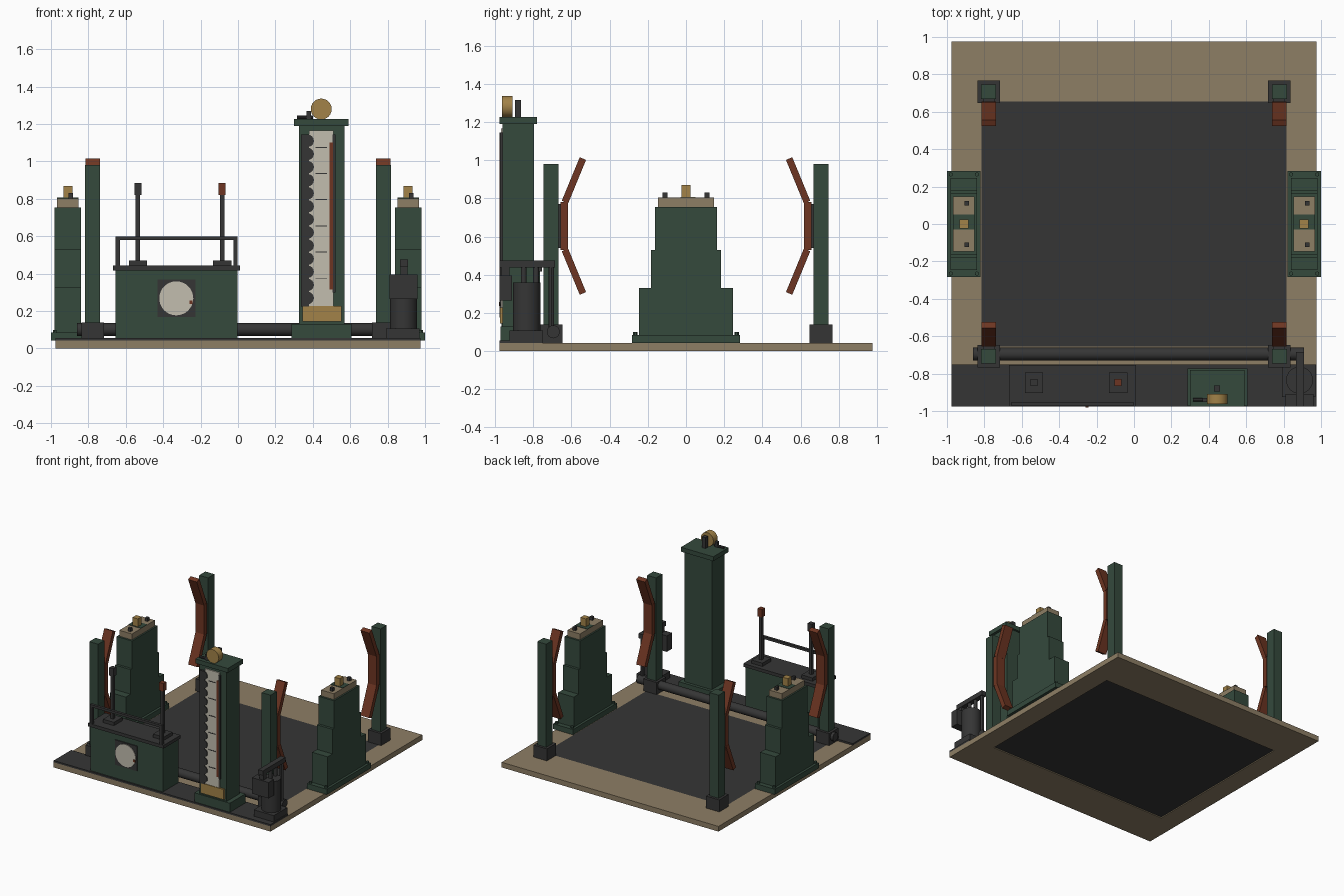
import bpy, math
from mathutils import Vector

cube = bpy.data.objects.get("Cube")
if cube:
    bpy.data.objects.remove(cube, do_unlink=True)


def material(name, r, g, b):
    m = bpy.data.materials.new(name)
    m.use_nodes = True
    m.diffuse_color = (r, g, b, 1)
    m.node_tree.nodes["Principled BSDF"].inputs["Base Color"].default_value = (r, g, b, 1)
    return m


GREEN = material("machine green", .035, .067, .046)
DARK = material("charcoal", .036, .036, .036)
TAN = material("concrete tan", .27, .21, .13)
RED = material("rust red", .155, .036, .016)
BRASS = material("brass", .36, .225, .065)
CREAM = material("cream", .54, .51, .43)


def finish(obj, name, mat):
    obj.name = name
    obj.data.materials.append(mat)
    return obj


def box(name, mat, x, y, z):
    """Box from (low, high) ranges on each axis."""
    bpy.ops.mesh.primitive_cube_add(size=1)
    o = bpy.context.object
    for v in o.data.vertices:
        v.co = [r[0] if c < 0 else r[1] for c, r in zip(v.co, (x, y, z))]
    return finish(o, name, mat)


def block(name, mat, cx, cy, hx, hy, z0, z1):
    """Box centred on (cx, cy) with half sizes and a height range."""
    return box(name, mat, (cx - hx, cx + hx), (cy - hy, cy + hy), (z0, z1))


def rod(name, mat, a, b, r, sides=24):
    """Cylinder between two points."""
    a, b = Vector(a), Vector(b)
    bpy.ops.mesh.primitive_cylinder_add(vertices=sides, radius=r, depth=(b - a).length,
                                        location=(a + b) / 2)
    o = bpy.context.object
    o.rotation_euler = (b - a).to_track_quat('Z', 'Y').to_euler()
    bpy.ops.object.shade_smooth_by_angle()
    return finish(o, name, mat)


# Floor: tan frame around a dark mat
S, MX, MY, TOP = .977, .816, .655, .042
for s, side in ((-1, "right"), (1, "left")):
    xs = sorted((s * MX, s * S))
    box("floor_" + side, TAN, xs, (-S, S), (0, TOP))
for s, side in ((-1, "front"), (1, "back")):
    ys = sorted((s * MY, s * S))
    box("floor_" + side, TAN, (-MX, MX), ys, (0, TOP))
box("floor_mat", DARK, (-MX, MX), (-MY, MY), (.008, TOP))
box("front_deck", DARK, (-S, S), (-S, -.752), (TOP, .056))

# Corner posts, each with a bent three-piece pad facing inward
for sx, side in ((-1, "right"), (1, "left")):
    for sy, end in ((-1, "front"), (1, "back")):
        tag = f"_{end}_{side}"
        cx, cy = sx * .777, sy * .707
        block("post_foot" + tag, DARK, cx, cy, .06, .06, TOP, .14)
        block("post" + tag, GREEN, cx, cy, .04, .04, .14, .98)
        block("pad_mount" + tag, DARK, cx, sy * .66, .03, .008, .54, .77)
        block("pad_middle" + tag, RED, cx, sy * .637, .039, .019, .53, .78)
        for sz, part in ((-1, "lower"), (1, "upper")):
            a = Vector((0, sy * .634, .655 + sz * .125))
            b = Vector((0, sy * .54, .655 + sz * .353))
            length = (b - a).length
            o = block(f"pad_{part}{tag}", RED, 0, 0, .039, .018, -length / 2, length / 2)
            o.location = (a + b) / 2 + Vector((cx, 0, 0))
            o.rotation_euler.x = math.atan2(-(b - a).y, (b - a).z)

# Stepped side pylons
for s, side in ((-1, "right"), (1, "left")):
    cx = s * .91
    block("pylon_base_" + side, GREEN, cx, 0, .09, .283, TOP, .085)
    steps = (("lower", .245, .085, .33), ("middle", .183, .33, .53), ("upper", .163, .53, .755))
    for part, hy, z0, z1 in steps:
        block(f"pylon_{part}_{side}", GREEN, cx, 0, .07, hy, z0, z1)
    block("pylon_cap_" + side, TAN, cx, 0, .057, .147, .755, .803)
    block("pylon_cap_strip_" + side, GREEN, cx, .01, .057, .04, .803, .806)
    block("pylon_terminal_" + side, BRASS, cx, 0, .024, .024, .803, .87)
    for sy in (-1, 1):
        block("pylon_knob_" + side, DARK, cx + .015, sy * .11, .012, .012, .803, .83)
        for dx in (-.07, .07):
            rod("pylon_bolt_" + side, GREEN, (cx + dx, sy * .265, .08),
                (cx + dx, sy * .265, .1), .012, 6)

# Long pipe behind the front deck
rod("long_pipe", DARK, (-.86, -.695, .101), (.91, -.695, .101), .034)

# Control console
box("console_body", GREEN, (-.655, -.002), (-.965, -.765), (.056, .417))
box("console_top", DARK, (-.668, .012), (-.975, -.755), (.417, .443))
for x in (-.643, -.013):
    block("rail_post", DARK, x, -.963, .011, .011, .443, .58)
box("rail_bar", DARK, (-.654, -.002), (-.974, -.952), (.58, .6))
for x, mat in ((-.535, DARK), (-.085, RED)):
    block("lever_base", DARK, x, -.848, .049, .055, .443, .47)
    block("lever_shaft", DARK, x, -.848, .012, .012, .47, .82)
    block("lever_grip", mat, x, -.848, .019, .019, .82, .885)

# Dial on the console front
box("dial_plate", DARK, (-.43, -.228), (-.972, -.965), (.167, .37))
rod("dial_face", CREAM, (-.33, -.972, .268), (-.33, -.977, .268), .091, 32)
block("dial_needle", RED, -.25, -.978, .008, .002, .237, .257)

# Gauge tower
box("tower_base", GREEN, (.287, .607), (-.972, -.772), (.056, .13))
box("tower_body", GREEN, (.325, .57), (-.96, -.797), (.13, 1.19))
box("tower_cap", GREEN, (.3, .592), (-.977, -.78), (1.19, 1.226))
box("gauge_left_strip", DARK, (.338, .38), (-.976, -.96), (.225, 1.145))
box("gauge_face", CREAM, (.38, .51), (-.97, -.96), (.225, 1.165))
box("gauge_right_strip", DARK, (.505, .52), (-.974, -.96), (.3, 1.145))
box("gauge_column", RED, (.49, .508), (-.976, -.97), (.315, 1.1))
box("tower_plate", BRASS, (.345, .553), (-.975, -.96), (.145, .228))
for i in range(13):
    z = .27 + i * .07
    rod("gauge_bead", DARK, (.373, -.96, z), (.373, -.976, z), .033, 16)
    if i % 2:
        block("gauge_tick", DARK, .445, -.971, .03, .002, z + .033, z + .038)

# Wheel and fittings on the tower
rod("tower_wheel", BRASS, (.445, -.963, 1.28), (.445, -.908, 1.28), .056, 24)
block("wheel_bracket", DARK, .445, -.88, .016, .016, 1.226, 1.315)
rod("tower_hook", DARK, (.315, -.94, 1.235), (.4, -.94, 1.235), .01, 10)
block("hook_stop", DARK, .378, -.94, .011, .011, 1.226, 1.27)

# Motor in the front left corner
box("motor_base", DARK, (.79, .97), (-.925, -.75), (.05, .108))
rod("motor_drum", DARK, (.885, -.835, .1), (.885, -.835, .36), .072, 32)
box("motor_box", DARK, (.81, .96), (-.977, -.91), (.265, .395))
box("motor_arm", DARK, (.866, .908), (-.977, -.685), (.437, .475))
block("motor_front_link", DARK, .887, -.945, .018, .02, .395, .44)
for y in (-.705, -.785, -.85):
    rod("motor_link", DARK, (.887, y, .1 if y > -.75 else .35), (.887, y, .45), .015, 12)
